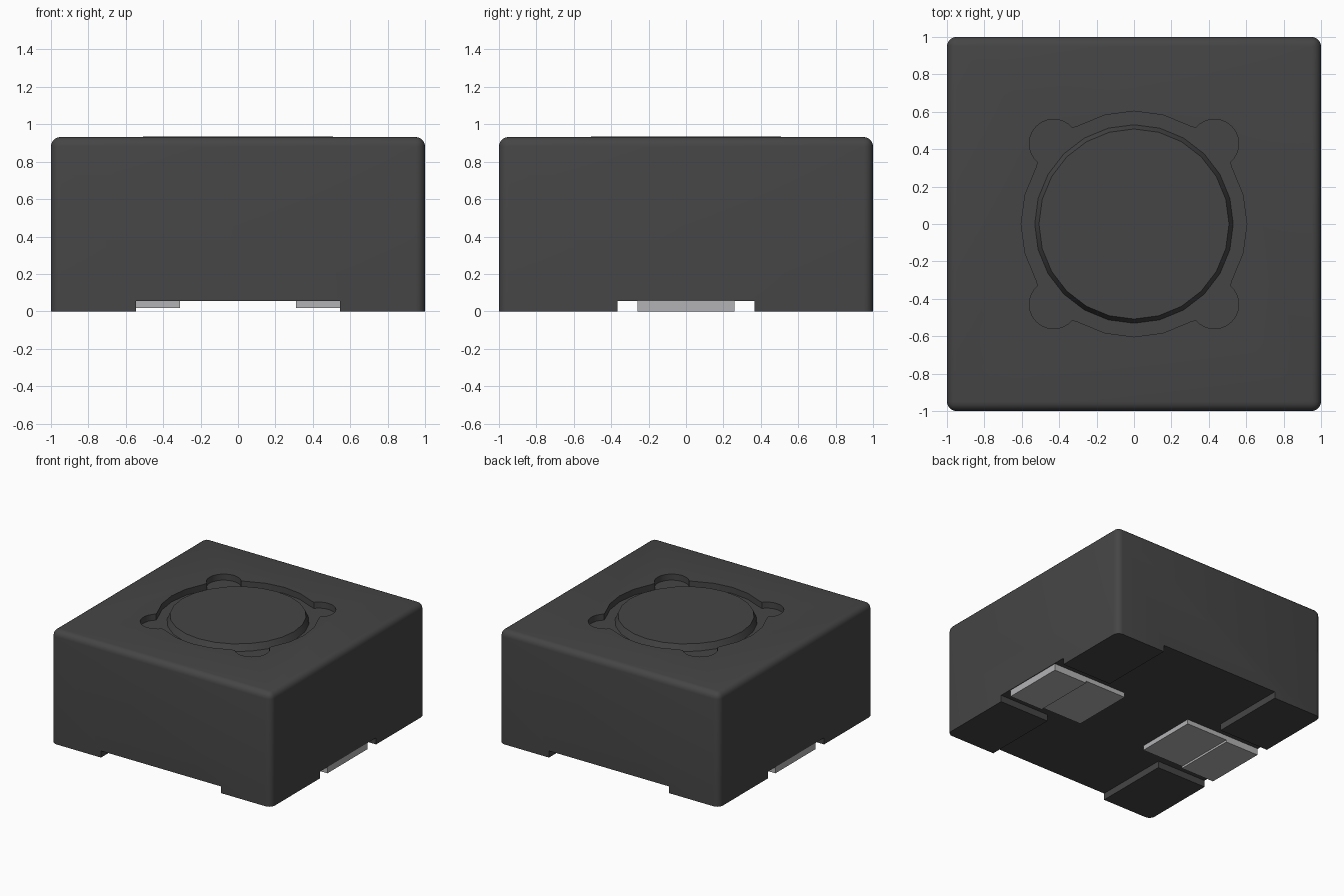
import bpy, bmesh
from math import radians, cos, sin
from mathutils import Matrix, Vector

HEIGHT = 0.932
RECESS = 0.05
STANDOFF = 0.055

old = bpy.data.objects.get("Cube")
if old:
    bpy.data.objects.remove(old, do_unlink=True)


def make_material(name, rgb):
    mat = bpy.data.materials.new(name)
    mat.use_nodes = True
    mat.diffuse_color = (*rgb, 1)
    mat.node_tree.nodes["Principled BSDF"].inputs["Base Color"].default_value = (*rgb, 1)
    return mat


def make_object(name, bm, mat):
    bmesh.ops.recalc_face_normals(bm, faces=bm.faces[:])
    mesh = bpy.data.meshes.new(name)
    bm.to_mesh(mesh)
    bm.free()
    mesh.materials.append(mat)
    obj = bpy.data.objects.new(name, mesh)
    bpy.context.collection.objects.link(obj)
    return obj


def box(low, high):
    low, high = Vector(low), Vector(high)
    bm = bmesh.new()
    place = Matrix.Translation((low + high) / 2) @ Matrix.Diagonal((*(high - low), 1))
    bmesh.ops.create_cube(bm, size=1, matrix=place)
    return bm


def prism(points, offset):
    bm = bmesh.new()
    face = bm.faces.new([bm.verts.new(p) for p in points])
    moved = bmesh.ops.extrude_face_region(bm, geom=[face])["geom"]
    verts = [v for v in moved if isinstance(v, bmesh.types.BMVert)]
    bmesh.ops.translate(bm, vec=offset, verts=verts)
    return bm


def activate(obj):
    bpy.ops.object.select_all(action='DESELECT')
    obj.select_set(True)
    bpy.context.view_layer.objects.active = obj


def cut(obj, cutter):
    cutter.hide_render = True
    mod = obj.modifiers.new("Cut", 'BOOLEAN')
    mod.operation = 'DIFFERENCE'
    mod.solver = 'EXACT'
    mod.object = cutter
    activate(obj)
    bpy.ops.object.modifier_apply(modifier=mod.name)
    bpy.data.objects.remove(cutter, do_unlink=True)


casing_grey = make_material("casing dark grey", (0.06, 0.06, 0.06))
metal = make_material("terminal metal", (0.45, 0.45, 0.46))

# Casing block, rounded everywhere except along the bottom
bm = box((-1, -1, 0), (1, 1, HEIGHT))
edges = [e for e in bm.edges if any(v.co.z > 0.1 for v in e.verts)]
bmesh.ops.bevel(bm, geom=edges, offset=0.05, segments=5, profile=0.5, affect='EDGES')
casing = make_object("casing", bm, casing_grey)

# Crossing channels underneath leave four corner feet
for half_x, half_y in ((0.545, 1.2), (1.2, 0.365)):
    bm = box((-half_x, -half_y, -0.2), (half_x, half_y, STANDOFF))
    cut(casing, make_object("channel_cutter", bm, casing_grey))

# Top recess outline: a faceted circle with a round lobe on each diagonal
floor = HEIGHT - RECESS
outline = []
for quarter in range(4):
    turn = Matrix.Rotation(radians(90 * quarter), 3, 'Z')
    points = [Vector((0.603 * cos(radians(a)), 0.603 * sin(radians(a)), floor))
              for a in (-30, -15, 0, 15, 30)]
    for step in range(15):
        a = radians(45 - 95 + step * 190 / 14)
        points.append(Vector((0.43 + 0.13 * cos(a), 0.43 + 0.13 * sin(a), floor)))
    outline += [turn @ p for p in points]
cut(casing, make_object("recess_cutter", prism(outline, (0, 0, 0.2)), casing_grey))
activate(casing)
bpy.ops.object.shade_smooth_by_angle(angle=radians(35))

# Tapered core disc standing in the recess
bm = bmesh.new()
depth = RECESS + 0.012
bmesh.ops.create_cone(bm, cap_ends=True, segments=24, radius1=0.535, radius2=0.508,
                      depth=depth,
                      matrix=Matrix.Translation((0, 0, HEIGHT + 0.002 - depth / 2)))
disc = make_object("core_disc", bm, casing_grey)
activate(disc)
bpy.ops.object.shade_smooth_by_angle(angle=radians(30))

# Stepped metal terminals on both sides
profile = ((0.31, 0.017), (0.69, 0.017), (0.69, 0), (0.995, 0),
           (0.995, STANDOFF + 0.005), (0.31, STANDOFF + 0.005))
for name, side in (("left_terminal", 1), ("right_terminal", -1)):
    points = [(side * x, -0.26, z) for x, z in profile]
    make_object(name, prism(points, (0, 0.52, 0)), metal)
